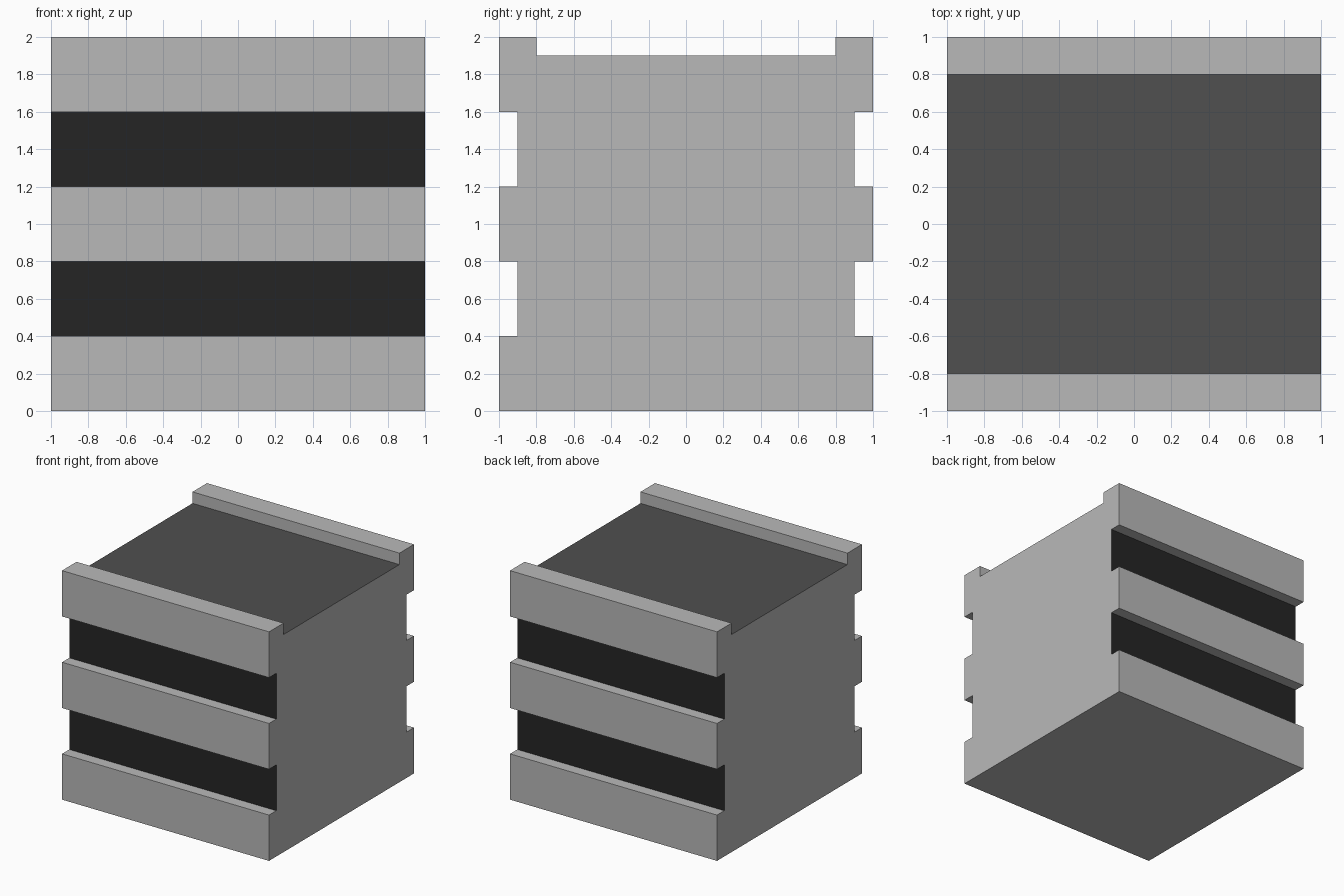
import bpy, bmesh

if "Cube" in bpy.data.objects:
    bpy.data.objects.remove(bpy.data.objects["Cube"])


def material(name, rgb):
    m = bpy.data.materials.new(name)
    m.diffuse_color = (*rgb, 1.0)
    m.use_nodes = True
    m.node_tree.nodes["Principled BSDF"].inputs["Base Color"].default_value = m.diffuse_color
    return m


light_grey = material("light grey", (0.485, 0.485, 0.485))
near_black = material("near black", (0.0185, 0.0185, 0.0185))
dark_grey = material("dark grey", (0.08, 0.08, 0.08))

# Half cross-section (y, z): banded side with two grooves, then the top rim
half = [(1, 0)]
for low in (0.4, 1.2):
    half += [(1, low), (0.9, low), (0.9, low + 0.4), (1, low + 0.4)]
half += [(1, 2), (0.8, 2), (0.8, 1.9)]
profile = half + [(-y, z) for y, z in reversed(half)]

# Extrude the mirrored profile along x
bm = bmesh.new()
end = bm.faces.new([bm.verts.new((-1, y, z)) for y, z in profile])
extruded = bmesh.ops.extrude_face_region(bm, geom=[end], use_keep_orig=True)
moved = [g for g in extruded["geom"] if isinstance(g, bmesh.types.BMVert)]
bmesh.ops.translate(bm, verts=moved, vec=(2, 0, 0))
bmesh.ops.recalc_face_normals(bm, faces=bm.faces[:])

# Groove backs are near black, the sunken top is dark grey
for f in bm.faces:
    c = f.calc_center_median()
    if abs(f.normal.y) > 0.9 and abs(abs(c.y) - 0.9) < 0.01:
        f.material_index = 1
    elif f.normal.z > 0.9 and abs(c.z - 1.9) < 0.01:
        f.material_index = 2

mesh = bpy.data.meshes.new("banded_block")
bm.to_mesh(mesh)
bm.free()
for m in (light_grey, near_black, dark_grey):
    mesh.materials.append(m)
bpy.context.collection.objects.link(bpy.data.objects.new("banded_block", mesh))
